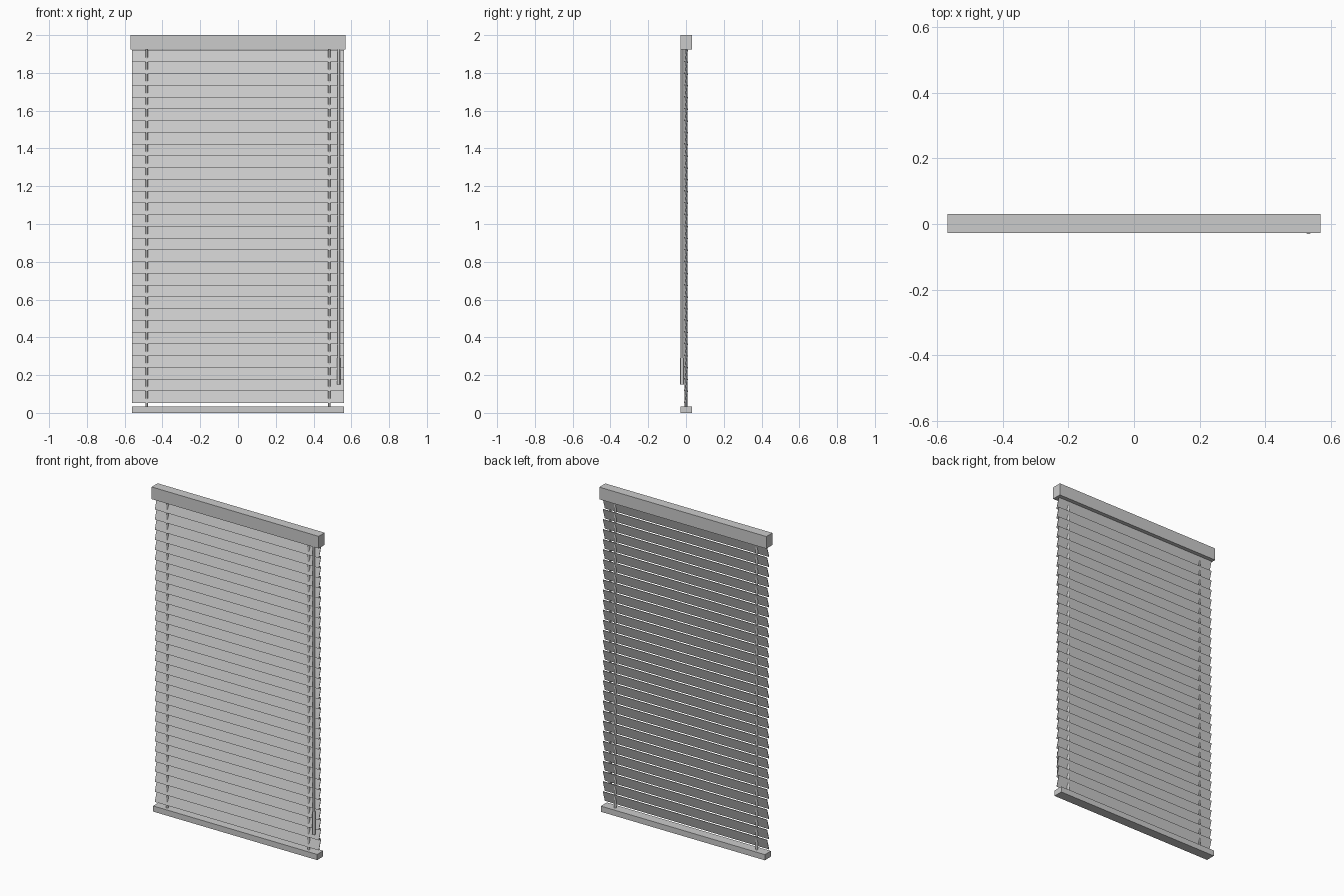
import bpy, math

if "Cube" in bpy.data.objects:
    bpy.data.objects.remove(bpy.data.objects["Cube"], do_unlink=True)

grey = bpy.data.materials.new("light_grey")
grey.use_nodes = True
COLOUR = (0.6, 0.6, 0.6, 1)
grey.diffuse_color = COLOUR
grey.node_tree.nodes["Principled BSDF"].inputs["Base Color"].default_value = COLOUR


def box(name, size, centre, tilt=0):
    bpy.ops.mesh.primitive_cube_add(size=1, location=centre)
    ob = bpy.context.object
    ob.name = name
    ob.scale = size
    bpy.ops.object.transform_apply(location=False, rotation=False, scale=True)
    ob.rotation_euler.x = tilt
    ob.data.materials.append(grey)
    return ob


def rod(name, radius, x, y, bottom, top, sides=12):
    bpy.ops.mesh.primitive_cylinder_add(vertices=sides, radius=radius, depth=top - bottom,
                                        location=(x, y, (top + bottom) / 2))
    ob = bpy.context.object
    ob.name = name
    ob.data.materials.append(grey)
    bpy.ops.object.shade_smooth_by_angle()
    return ob


# Rails
box("head_rail", (1.14, 0.059, 0.075), (0, 0.0015, 1.9625))
box("bottom_rail", (1.12, 0.059, 0.035), (0, 0.0015, 0.0175))

# Slats, tilted so the lower edge swings to the front
SLATS, PITCH, WIDTH, TILT = 30, 0.0622, 0.068, math.radians(-17)
for i in range(SLATS):
    z = 0.053 + WIDTH * math.cos(TILT) / 2 + i * PITCH
    box(f"slat_{i + 1}", (1.12, 0.003, WIDTH), (0, 0, z), TILT)

# Lift cords running through the slats
for side, x in (("left", 0.483), ("right", -0.483)):
    rod(f"{side}_lift_cord", 0.007, x, 0, 0.03, 1.93)

# Tilt wand with its grip
rod("tilt_wand", 0.007, 0.533, -0.021, 0.28, 1.93)
rod("wand_grip", 0.01, 0.533, -0.021, 0.15, 0.29)
